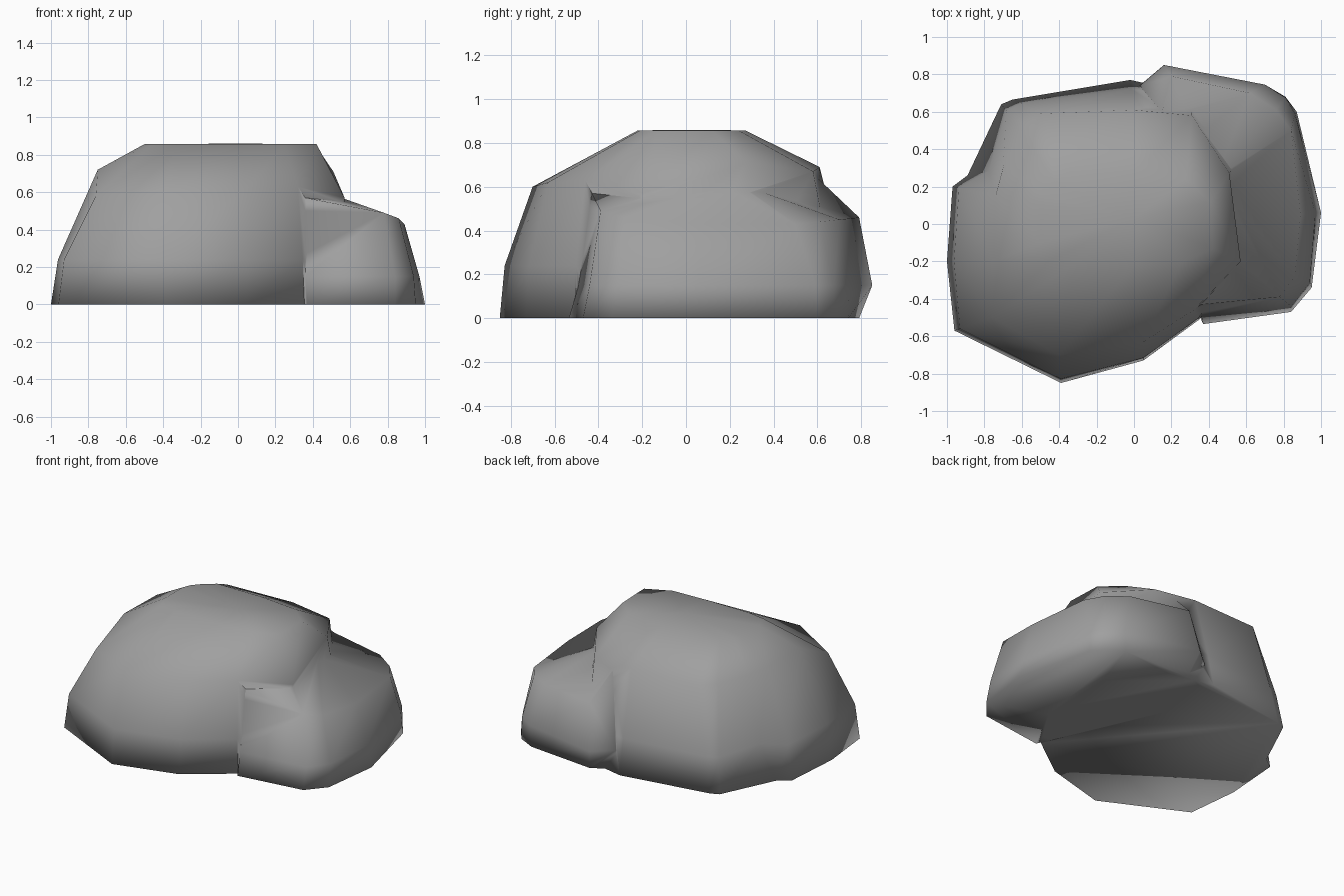
import bpy, bmesh
from mathutils import Vector

if "Cube" in bpy.data.objects:
    bpy.data.objects.remove(bpy.data.objects["Cube"])


def loft(name, rings, crown):
    """Skin equal-length rings from the ground up, close with a floor and a crown fan."""
    bm = bmesh.new()
    rows = [[bm.verts.new(p) for p in ring] for ring in rings]
    n = len(rows[0])
    for lo, hi in zip(rows, rows[1:]):
        for i in range(n):
            j = (i + 1) % n
            bm.faces.new((lo[i], lo[j], hi[j], hi[i]))
    bm.faces.new(list(reversed(rows[0])))
    top = bm.verts.new(crown)
    for i in range(n):
        bm.faces.new((rows[-1][i], rows[-1][(i + 1) % n], top))
    bmesh.ops.recalc_face_normals(bm, faces=bm.faces[:])
    me = bpy.data.meshes.new(name)
    bm.to_mesh(me)
    bm.free()
    ob = bpy.data.objects.new(name, me)
    bpy.context.collection.objects.link(ob)
    return ob


def between(base, top, amounts, z):
    """Ring part way from base to top in plan, at a fixed height."""
    return [(*Vector(a[:2]).lerp(Vector(b[:2]), t), z)
            for a, b, t in zip(base, top, amounts)]


def flat(points, z):
    return [(x, y, z) for x, y in points]


# Main boulder: footprint, shoulder line and flat summit
foot = flat([(-.39, -.85), (.05, -.73), (.35, -.51), (.55, -.2), (.56, .35), (.3, .7),
             (-.02, .77), (-.65, .665), (-.71, .64), (-.89, .26), (-.97, .2),
             (-1, -.2), (-.96, -.57)], 0)
shoulder = [(-.4, -.7, .6), (.05, -.63, .62), (.32, -.46, .63), (.57, -.2, .57),
            (.51, .27, .71), (.31, .58, .67), (0, .61, .69), (-.5, .59, .69),
            (-.6, .5, .7), (-.7, .3, .71), (-.74, .15, .72), (-.75, -.2, .72),
            (-.76, -.5, .58)]
summit = flat([(-.33, -.22), (0, -.22), (.25, -.21), (.42, -.13), (.41, .12), (.28, .24),
               (0, .27), (-.35, .27), (-.42, .22), (-.48, .15), (-.5, .1),
               (-.5, -.1), (-.46, -.2)], .857)
# The left side is hollowed at one point, where the shoulder pulls in early
pull = [.15] * 5 + [.3, .3, .3, .25, .6, .15, .15, .15]
rock = loft("boulder", [foot, between(foot, shoulder, pull, .24), shoulder, summit],
            (0, .03, .86))

# Lower lump leaning against the right side
lump_foot = flat([(.37, -.535), (.84, -.47), (.95, -.34), (1, .06), (.87, .6), (.81, .68),
                  (.69, .74), (.2, .79), (.06, .71), (0, .3)], 0)
lump_low = flat([(.36, -.49), (.84, -.44), (.94, -.31), (.97, .06), (.86, .59), (.81, .675),
                 (.7, .745), (.16, .85), (.03, .74), (0, .3)], .15)
lump_top = [(.36, -.43, .57), (.78, -.39, .49), (.86, -.28, .46), (.89, .05, .43),
            (.84, .5, .43), (.76, .61, .44), (.62, .7, .45), (.2, .79, .46),
            (.15, .6, .64), (.2, .3, .62)]
lump = loft("side_lump", [lump_foot, lump_low, lump_top], (.44, .25, .61))

# Merge both lumps into one skin
mod = rock.modifiers.new("merge", 'BOOLEAN')
mod.operation = 'UNION'
mod.solver = 'EXACT'
mod.object = lump
bpy.context.view_layer.objects.active = rock
rock.select_set(True)
bpy.ops.object.modifier_apply(modifier=mod.name)
bpy.data.objects.remove(lump, do_unlink=True)

# Dark grey stone, softly shaded all over
stone = bpy.data.materials.new("stone")
stone.diffuse_color = (.35, .35, .35, 1)
stone.use_nodes = True
stone.node_tree.nodes["Principled BSDF"].inputs["Base Color"].default_value = stone.diffuse_color
rock.data.materials.clear()
rock.data.materials.append(stone)
for p in rock.data.polygons:
    p.use_smooth = True
    p.material_index = 0
